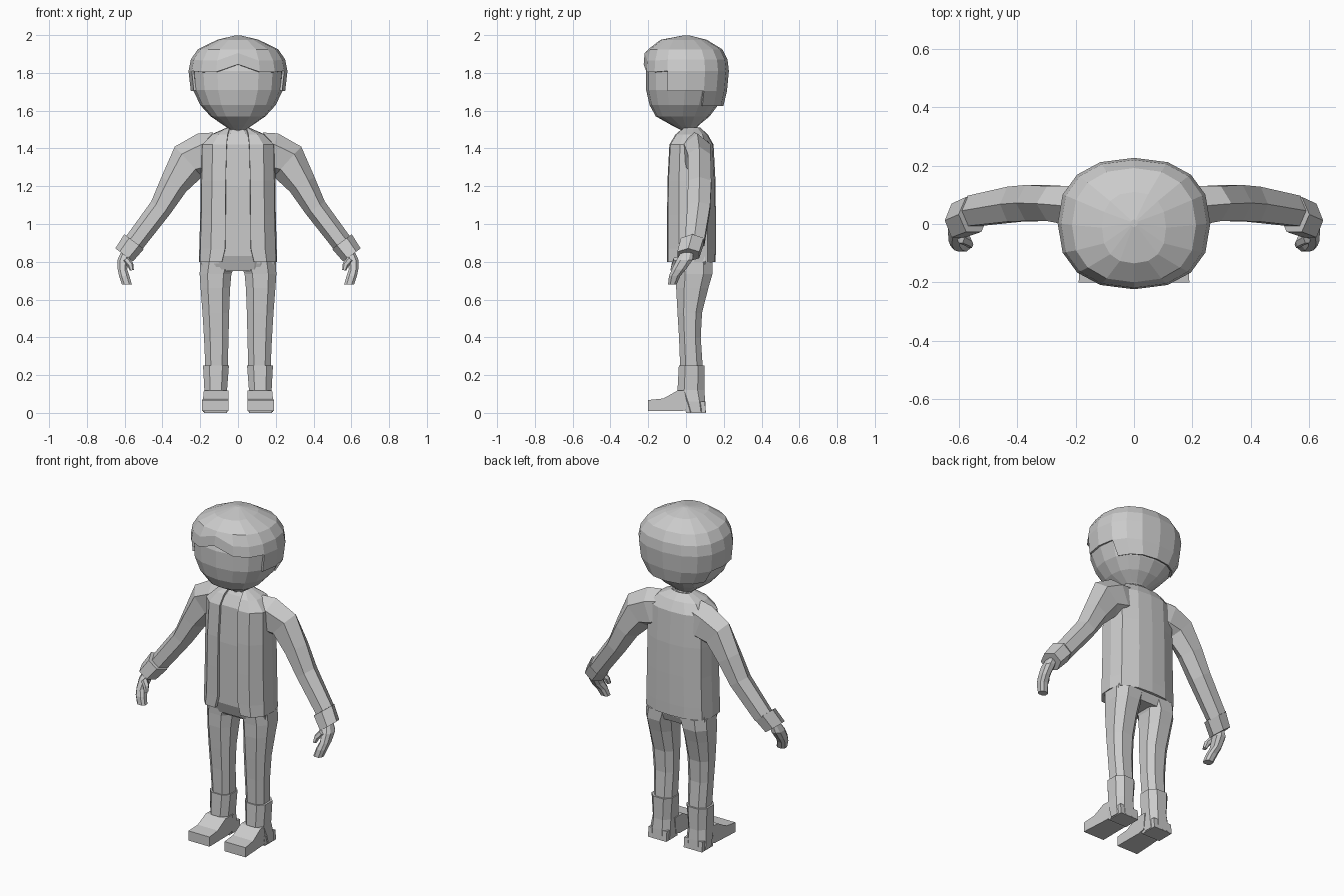
import bpy, bmesh, math
from mathutils import Vector

if "Cube" in bpy.data.objects:
    bpy.data.objects.remove(bpy.data.objects["Cube"])

grey = bpy.data.materials.new("plain grey")
grey.diffuse_color = (0.6, 0.6, 0.6, 1)
grey.use_nodes = True
grey.node_tree.nodes["Principled BSDF"].inputs["Base Color"].default_value = grey.diffuse_color


def loft(name, rings, closed=True, caps=True):
    """Skin a list of equally long point rings into a flat-shaded object."""
    bm = bmesh.new()
    rows = [[bm.verts.new(p) for p in r] for r in rings]
    n = len(rows[0])
    for a, b in zip(rows, rows[1:]):
        for i in range(n if closed else n - 1):
            j = (i + 1) % n
            bm.faces.new((a[i], a[j], b[j], b[i]))
    if caps:
        bm.faces.new(rows[0])
        bm.faces.new(rows[-1])
    bmesh.ops.recalc_face_normals(bm, faces=bm.faces)
    me = bpy.data.meshes.new(name)
    bm.to_mesh(me)
    bm.free()
    me.materials.append(grey)
    ob = bpy.data.objects.new(name, me)
    bpy.context.collection.objects.link(ob)
    return ob


def oval(z, w, y0, y1, n=16, power=0.85):
    """Horizontal rounded ring of half width w, from y0 to y1."""
    pts = []
    for i in range(n):
        a = 2 * math.pi * i / n
        s, c = math.sin(a), math.cos(a)
        s = math.copysign(abs(s) ** power, s)
        c = math.copysign(abs(c) ** power, c)
        pts.append((w * s, (y0 + y1) / 2 - (y1 - y0) / 2 * c, z))
    return pts


def box(z, x0, x1, y0, y1, k=0.25):
    """Horizontal rectangle with cut corners."""
    dx, dy = (x1 - x0) * k, (y1 - y0) * k
    return [(x0 + dx, y0, z), (x1 - dx, y0, z), (x1, y0 + dy, z), (x1, y1 - dy, z),
            (x1 - dx, y1, z), (x0 + dx, y1, z), (x0, y1 - dy, z), (x0, y0 + dy, z)]


def tube(name, stations, side):
    """Six-sided limb; each station is x, y, z, half height, half depth."""
    rings = []
    for i, (x, y, z, w, d) in enumerate(stations):
        p, q = stations[max(i - 1, 0)], stations[min(i + 1, len(stations) - 1)]
        t = Vector((q[0] - p[0], 0, q[2] - p[2])).normalized()
        up, yy, c = Vector((-t.z, 0, t.x)), Vector((0, 1, 0)), Vector((x, y, z))
        ring = [c + up * w * a + yy * d * b for a, b in
                ((1, 0), (.5, 1), (-.5, 1), (-1, 0), (-.5, -1), (.5, -1))]
        rings.append([(side * v.x, v.y, v.z) for v in ring])
    return loft(name, rings)


# head
loft("head", [oval(*r) for r in (
    (1.495, .035, -.02, .04), (1.525, .08, -.08, .07), (1.57, .145, -.16, .125),
    (1.63, .2, -.193, .17), (1.71, .238, -.211, .2), (1.81, .246, -.212, .21),
    (1.9, .215, -.18, .18), (1.95, .13, -.12, .12))])

# hair shell, trimmed in steps around the face
hair = loft("hair", [oval(*r) for r in (
    (1.625, .2, -.2, .198), (1.705, .25, -.22, .217), (1.81, .262, -.224, .227),
    (1.87, .25, -.219, .22), (1.925, .213, -.2, .192), (1.975, .11, -.135, .11),
    (1.999, .012, -.01, .015))])
bm = bmesh.new()
bm.from_mesh(hair.data)
low = []
for f in bm.faces:
    c = f.calc_center_median()
    if (c.z < 1.68 and c.y < .1) or (1.62 < c.z < 1.78 and c.y < -.09):
        low.append(f)
    elif c.z < 1.64 and len(f.verts) > 4:
        low.append(f)
low += [f for f in bm.faces if len(f.verts) > 4 and f.calc_center_median().z < 1.7 and f not in low]
bmesh.ops.delete(bm, geom=low, context='FACES')
for v in bm.verts:  # parted fringe and level front edge
    if v.co.y < -.1 and 1.79 < v.co.z < 1.9:
        v.co.z += .04 * max(0, 1 - abs(v.co.x) / .11) - .005
bm.to_mesh(hair.data)
bm.free()
m = hair.modifiers.new("thickness", 'SOLIDIFY')
m.thickness, m.offset = .012, -1

# neck and shirt
loft("neck", [oval(1.44, .06, -.03, .08, 8), oval(1.53, .045, -.03, .055, 8)])
loft("shirt", [box(z, -w, w, a, b) for z, w, a, b in (
    (.76, .17, -.055, .125), (.83, .18, -.08, .135), (1.2, .18, -.085, .135),
    (1.42, .15, -.075, .12), (1.48, .08, -.04, .09), (1.505, .045, -.02, .06))])

# open jacket: half profile at each height, mirrored through the back
rings = []
for z, f, w, a, b in ((.8, .085, .207, -.1, .157), (.87, .068, .205, -.1, .158),
                      (1.05, .066, .2, -.1, .158), (1.23, .065, .198, -.098, .156),
                      (1.42, .06, .195, -.088, .146), (1.475, .055, .14, -.055, .115),
                      (1.51, .045, .06, -.012, .075)):
    h = b - a
    half = [(f, a, z), (f + (w - f) * .55, a + .005, z), (w - .006, a + h * .24, z),
            (w, a + h * .55, z), (w * .9, b - h * .17, z), (w * .45, b - .006, z)]
    rings.append(half + [(0, b, z)] + [(-x, y, zz) for x, y, zz in reversed(half)])
jacket = loft("jacket", rings, closed=False, caps=False)
# thickness must go inwards from the outline
bm = bmesh.new()
bm.from_mesh(jacket.data)
back = min(bm.faces, key=lambda f: -f.calc_center_median().y)
if back.normal.y < 0:
    bmesh.ops.reverse_faces(bm, faces=bm.faces)
bm.to_mesh(jacket.data)
bm.free()
m = jacket.modifiers.new("thickness", 'SOLIDIFY')
m.thickness, m.offset = .02, -1

# trouser hips
loft("hips", [box(z, -w, w, a, b, .2) for z, w, a, b in (
    (.75, .19, -.045, .125), (.79, .195, -.06, .14), (.9, .18, -.07, .14))])

for s, side in ((1, "left"), (-1, "right")):
    # sleeve and turned-up cuff
    tube(side + "_sleeve", [
        (.1, .045, 1.39, .1, .07), (.17, .06, 1.365, .122, .07), (.262, .07, 1.33, .108, .06),
        (.34, .072, 1.21, .076, .062), (.41, .068, 1.085, .06, .06), (.55, .045, .9, .055, .052)], s)
    tube(side + "_cuff", [(.55, .033, .907, .065, .06), (.603, .012, .836, .058, .058)], s)
    # hand curling forward
    loft(side + "_hand", [[(s * p[0], p[1], p[2]) for p in box(z, x0, x1, y0, y1)] for z, x0, x1, y0, y1 in (
        (.86, .57, .615, -.02, .04), (.81, .58, .638, -.05, .035), (.76, .587, .637, -.075, 0),
        (.725, .575, .63, -.09, -.03), (.68, .562, .615, -.095, -.05))])
    tube(side + "_thumb", [(.595, -.045, .815, .018, .02), (.57, -.06, .785, .017, .016),
                           (.562, -.07, .755, .011, .012)], s)
    # trouser leg
    loft(side + "_leg", [[(s * p[0], p[1], p[2]) for p in box(*r)] for r in (
        (.22, .055, .172, -.03, .09), (.4, .05, .18, -.037, .078), (.53, .047, .188, -.045, .085),
        (.66, .042, .198, -.052, .118), (.735, .035, .203, -.052, .14), (.8, .01, .2, -.055, .14))])
    # boot shaft, heel and toe
    loft(side + "_boot_shaft", [[(s * p[0], p[1], p[2]) for p in box(*r)] for r in (
        (.005, .055, .185, .0, .105), (.06, .055, .185, -.02, .102), (.12, .058, .178, -.045, .097),
        (.25, .048, .185, -.038, .098))])
    profile = ((.02, .02), (-.02, .01), (-.2, .01), (-.2, .068), (-.12, .076), (-.045, .118), (.03, .118))
    loft(side + "_boot_toe", [[(s * (x + k * (y + .2) * .1), y, z) for y, z in profile]
                              for x, k in ((.05, .1), (.19, -.6))])
    heel = ((.0, .0), (.105, .0), (.1, .06), (-.01, .06))
    loft(side + "_boot_heel", [[(s * x, y, z) for y, z in heel] for x in (.058, .18)])
